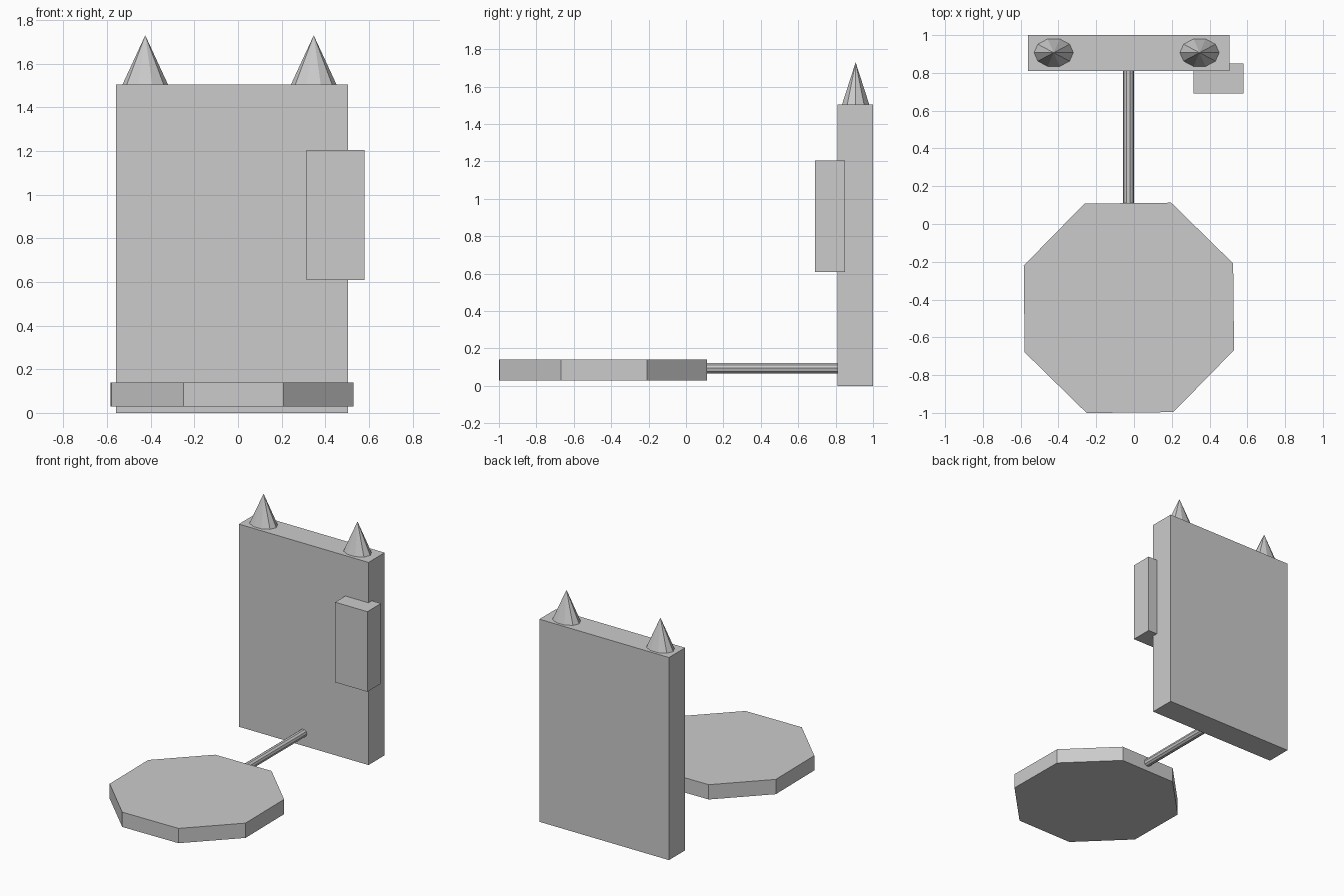
import bpy, bmesh
from math import cos, sin, pi, radians
from mathutils import Matrix

if "Cube" in bpy.data.objects:
    bpy.data.objects.remove(bpy.data.objects["Cube"])


def finish(name, bm):
    bmesh.ops.recalc_face_normals(bm, faces=bm.faces)
    mesh = bpy.data.meshes.new(name)
    bm.to_mesh(mesh)
    bm.free()
    obj = bpy.data.objects.new(name, mesh)
    bpy.context.collection.objects.link(obj)
    return obj


def box(name, lo, hi):
    bm = bmesh.new()
    bmesh.ops.create_cube(bm, size=1)
    for v in bm.verts:
        v.co = [l + (c + 0.5) * (h - l) for l, h, c in zip(lo, hi, v.co)]
    return finish(name, bm)


def column(name, sides, rx, ry, height, base, turn=0.0, tip=False, tilt=0.0):
    """Prism (or pointed cone if tip) rising from base along its local z."""
    bm = bmesh.new()
    angles = [turn + 2 * pi * i / sides for i in range(sides)]
    low = [bm.verts.new((rx * cos(a), ry * sin(a), 0)) for a in angles]
    bm.faces.new(low)
    if tip:
        apex = bm.verts.new((0, 0, height))
        for i in range(sides):
            bm.faces.new((low[i], low[(i + 1) % sides], apex))
    else:
        top = [bm.verts.new((v.co.x, v.co.y, height)) for v in low]
        bm.faces.new(top)
        for i in range(sides):
            j = (i + 1) % sides
            bm.faces.new((low[i], low[j], top[j], top[i]))
    bm.transform(Matrix.Translation(base) @ Matrix.Rotation(tilt, 4, 'X'))
    return finish(name, bm)


# Upright slab and the block set into its front corner
box("back_panel", (-0.56, 0.81, 0), (0.505, 1.0, 1.505))
box("side_block", (0.315, 0.69, 0.61), (0.58, 0.85, 1.205))

# Pointed spikes on the slab
for side, x in (("left", -0.425), ("right", 0.347)):
    column("spike_" + side, 10, 0.105, 0.077, 0.227, (x, 0.907, 1.503), tip=True)

# Octagonal platform
column("platform", 8, 0.6, 0.6, 0.11, (-0.027, -0.444, 0.03), turn=radians(23.1))

# Rod joining platform and slab
column("connecting_rod", 10, 0.029, 0.029, 0.71, (-0.03, 0.105, 0.095), tilt=-pi / 2)
